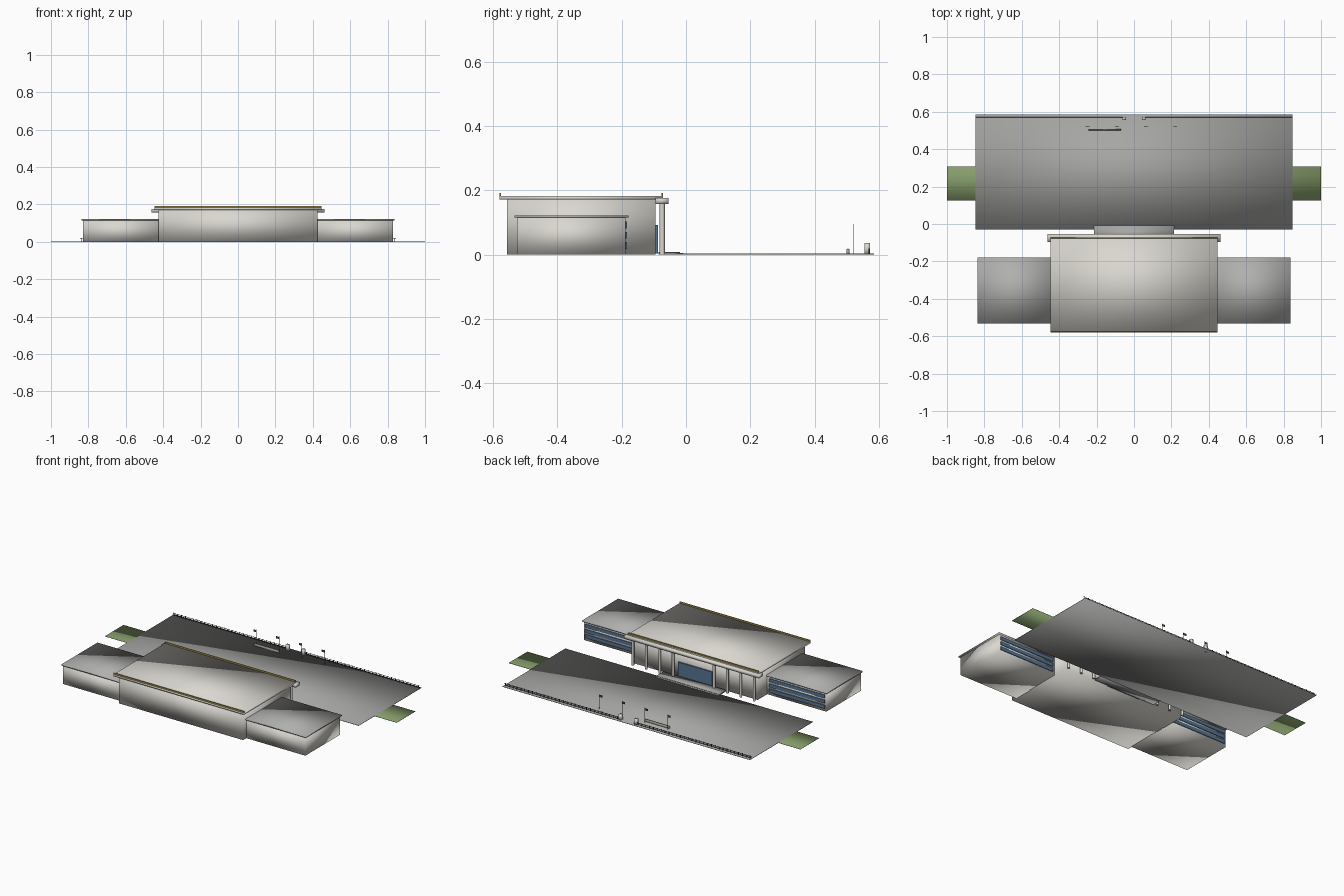
import bpy, bmesh, math
from mathutils import Matrix, Vector

if "Cube" in bpy.data.objects:
    bpy.data.objects.remove(bpy.data.objects["Cube"])


def mat(name, r, g, b):
    m = bpy.data.materials.new(name)
    m.diffuse_color = (r, g, b, 1)
    m.use_nodes = True
    m.node_tree.nodes["Principled BSDF"].inputs["Base Color"].default_value = m.diffuse_color
    return m


WALL = mat("pale_stone", 0.70, 0.68, 0.63)
ROOF = mat("grey_roof", 0.43, 0.43, 0.42)
PAVE = mat("paving_grey", 0.38, 0.38, 0.37)
GOLD = mat("gold_trim", 0.42, 0.30, 0.07)
GLASS = mat("blue_glass", 0.09, 0.17, 0.29)
GREEN = mat("lawn_green", 0.26, 0.37, 0.16)
DARK = mat("dark_metal", 0.06, 0.06, 0.065)
STEEL = mat("pale_metal", 0.45, 0.45, 0.46)


def finish(name, bm, material, smooth):
    me = bpy.data.meshes.new(name)
    bm.to_mesh(me)
    bm.free()
    me.materials.append(material)
    for p in me.polygons:
        p.use_smooth = smooth
    ob = bpy.data.objects.new(name, me)
    bpy.context.collection.objects.link(ob)
    return ob


def add_box(bm, x0, x1, y0, y1, z0, z1):
    c = Vector((x0 + x1, y0 + y1, z0 + z1)) / 2
    s = Matrix.Diagonal((x1 - x0, y1 - y0, z1 - z0, 1))
    bmesh.ops.create_cube(bm, size=1, matrix=Matrix.Translation(c) @ s)


def boxes(name, material, dims, smooth=True):
    """One object from a list of boxes (x0, x1, y0, y1, z0, z1)."""
    bm = bmesh.new()
    for d in dims:
        add_box(bm, *d)
    return finish(name, bm, material, smooth)


def mirrored(x0, x1, *rest):
    return [(x0, x1, *rest), (-x1, -x0, *rest)]


# ground: paved forecourt with a lawn strip passing under it
boxes("forecourt", PAVE, [(-0.848, 0.848, -0.03, 0.585, 0, 0.003)])
boxes("lawn_strip", GREEN, [(-1, 1, 0.125, 0.308, 0.0005, 0.002)])

# main hall
boxes("main_hall", WALL, [(-0.425, 0.425, -0.557, -0.095, 0, 0.171)])
boxes("main_roof", WALL, [(-0.447, 0.447, -0.58, -0.072, 0.171, 0.183)])
boxes("roof_trim", GOLD, [(-0.447, 0.447, y, y + 0.005, 0.182, 0.192)
                          for y in (-0.58, -0.077)], smooth=False)
boxes("portico_beam", WALL, [(-0.462, 0.462, -0.095, -0.054, 0.158, 0.177)])

# portico columns, leaving the entrance open
bm = bmesh.new()
for x in (0.14, 0.232, 0.324, 0.416):
    for s in (-1, 1):
        bmesh.ops.create_cone(bm, cap_ends=True, segments=16, radius1=0.008,
                              radius2=0.008, depth=0.158,
                              matrix=Matrix.Translation((s * x, -0.074, 0.079)))
columns = finish("portico_columns", bm, WALL, False)
for p in columns.data.polygons:
    p.use_smooth = abs(p.normal.z) < 0.5

# glazed entrance and steps
boxes("entrance_glass", GLASS, [(-0.116, 0.116, -0.096, -0.087, 0.003, 0.093)],
      smooth=False)
boxes("entrance_steps", PAVE, [(-0.215, 0.215, -0.085, -0.008, 0, 0.005),
                               (-0.215, 0.215, -0.085, -0.018, 0.005, 0.009)])

# side wings with strip windows on the forecourt side
for side, s in (("right", 1), ("left", -1)):
    def span(a, b):
        return (a, b) if s > 0 else (-b, -a)
    boxes(side + "_wing", WALL, [(*span(0.42, 0.83), -0.526, -0.188, 0, 0.115)])
    boxes(side + "_wing_roof", ROOF,
          [(*span(0.42, 0.838), -0.533, -0.179, 0.115, 0.122)])
    boxes(side + "_wing_windows", GLASS,
          [(*span(0.44, 0.82), -0.189, -0.184, z, z + 0.021)
           for z in (0.018, 0.05, 0.082)], smooth=False)

# perimeter railing with a gap at the gate
posts = []
for i in range(30):
    x = 0.07 + i * 0.0265
    posts += mirrored(x - 0.0015, x + 0.0015, 0.5685, 0.5715, 0.002, 0.02)
boxes("railing_posts", DARK, posts, smooth=False)
rails = []
for z in (0.006, 0.016):
    rails += mirrored(0.058, 0.846, 0.5692, 0.5708, z, z + 0.002)
boxes("railing_rails", DARK, rails, smooth=False)

# gate pillars
boxes("gate_pillars", WALL, mirrored(0.044, 0.062, 0.555, 0.573, 0, 0.036))

# low stone slab with a gold cap
boxes("stone_slab", PAVE, [(-0.242, -0.07, 0.5, 0.508, 0, 0.017)])
boxes("slab_cap", GOLD, [(-0.238, -0.074, 0.502, 0.506, 0.016, 0.0185)],
      smooth=False)

# four flagpoles with flags
pole_x = [0.23 - 0.156 * i for i in range(4)]
boxes("flagpoles", STEEL, [(x - 0.001, x + 0.001, 0.519, 0.521, 0, 0.095)
                           for x in pole_x], smooth=False)
boxes("flags", DARK, [(x - 0.02, x, 0.5193, 0.5207, 0.079, 0.092)
                      for x in pole_x], smooth=False)
